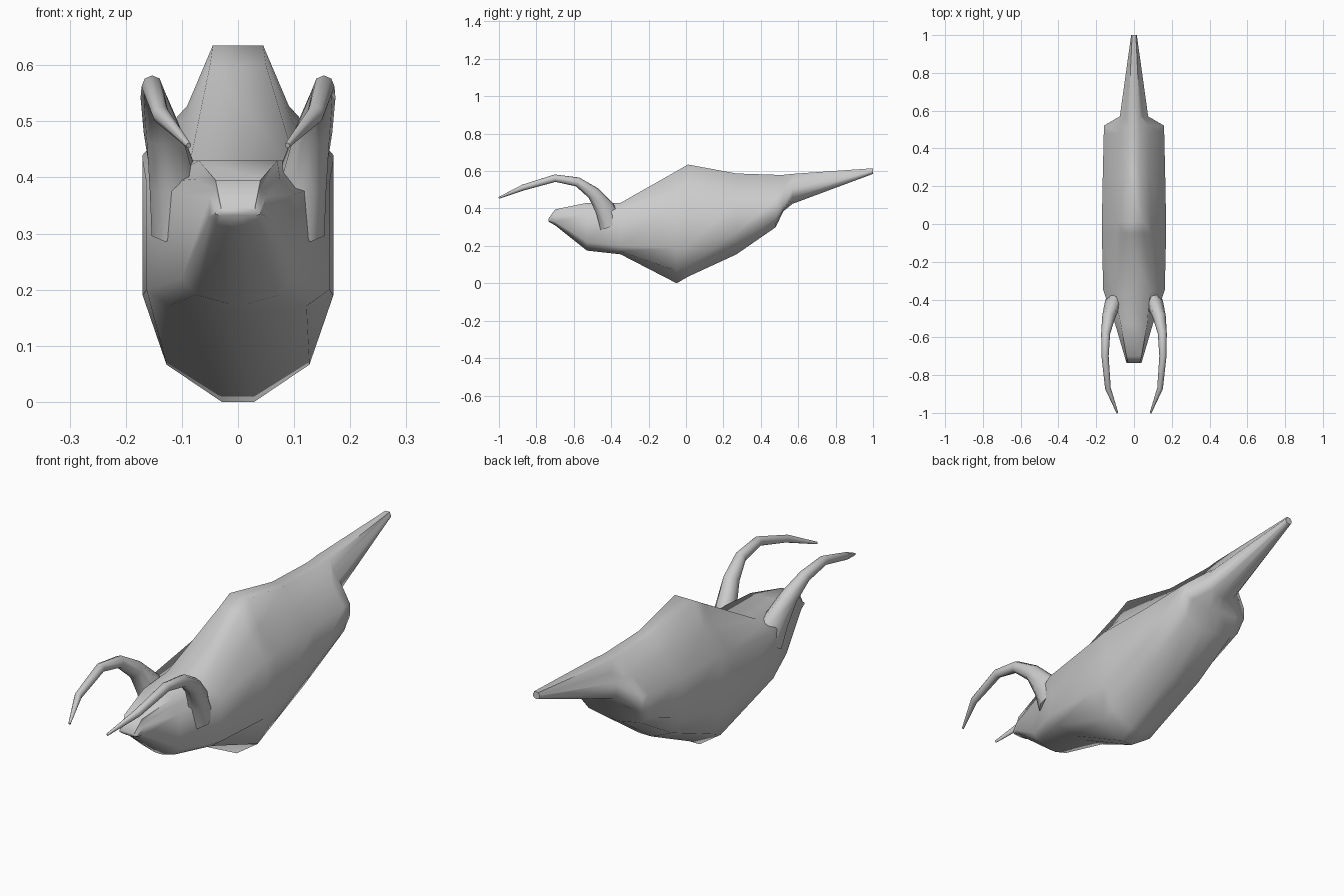
import bpy, bmesh, math
from mathutils import Vector

if "Cube" in bpy.data.objects:
    bpy.data.objects.remove(bpy.data.objects["Cube"])


def loft(name, rings, mirror=False):
    """Skin a list of closed rings and cap both ends."""
    bm = bmesh.new()
    loops = [[bm.verts.new(p) for p in ring] for ring in rings]
    n = len(loops[0])
    for a, b in zip(loops, loops[1:]):
        for i in range(n):
            j = (i + 1) % n
            bm.faces.new((a[i], a[j], b[j], b[i]))
    bm.faces.new(loops[0])
    bm.faces.new(loops[-1])
    bmesh.ops.recalc_face_normals(bm, faces=bm.faces)
    mesh = bpy.data.meshes.new(name)
    bm.to_mesh(mesh)
    bm.free()
    obj = bpy.data.objects.new(name, mesh)
    bpy.context.collection.objects.link(obj)
    if mirror:
        obj.modifiers.new("mirror", "MIRROR")
    bpy.ops.object.select_all(action='DESELECT')
    obj.select_set(True)
    bpy.context.view_layer.objects.active = obj
    bpy.ops.object.shade_smooth_by_angle(angle=math.radians(65))
    return obj


def body_ring(y, belly, low, high, back, w, ridge):
    """Keel, flat flank and narrow ridge, mirrored into a closed ring."""
    half = [(.17 * w, belly), (.75 * w, belly + .35 * (low - belly)),
            (w, low), (w, high),
            (.4 * w + .5 * ridge, high + .45 * (back - high)), (ridge, back)]
    return [(x, y, z) for x, z in half] + [(-x, y, z) for x, z in reversed(half)]


# Body, head and tail: y, belly z, flank low z, flank high z, back z, half width, ridge
loft("body", [body_ring(*s) for s in [
    (-.735, .33, .335, .34, .345, .04, .03),
    (-.70, .31, .33, .365, .395, .05, .04),
    (-.53, .175, .22, .37, .43, .1, .07),
    (-.35, .155, .2, .39, .43, .163, .085),
    (-.05, 0, .19, .43, .6, .17, .05),
    (.01, .035, .2, .44, .635, .17, .045),
    (.27, .155, .27, .44, .587, .165, .03),
    (.48, .3, .35, .45, .58, .16, .03),
    (.52, .385, .4, .45, .58, .16, .03),
    (.57, .425, .46, .51, .585, .075, .03),
    (1, .585, .595, .605, .615, .015, .01),
]])

# Pair of curved horns: x, y, z, radius along the centre line
path = [
    (.095, -.40, .32, .075), (.117, -.435, .40, .056), (.135, -.495, .482, .036),
    (.15, -.58, .542, .025), (.153, -.7, .562, .02), (.138, -.87, .512, .016),
    (.088, -1, .457, .005),
]
horn = []
for i, (x, y, z, r) in enumerate(path):
    a = Vector(path[max(i - 1, 0)][:3])
    b = Vector(path[min(i + 1, len(path) - 1)][:3])
    d = (b - a).normalized()
    side = d.cross(Vector((0, 0, 1))).normalized()
    up = side.cross(d)
    width = .75 if i < 2 else .95
    horn.append([Vector((x, y, z)) + r * (math.cos(t) * side * width + math.sin(t) * up)
                 for t in (k * math.tau / 8 for k in range(8))])
loft("horns", horn, mirror=True)
